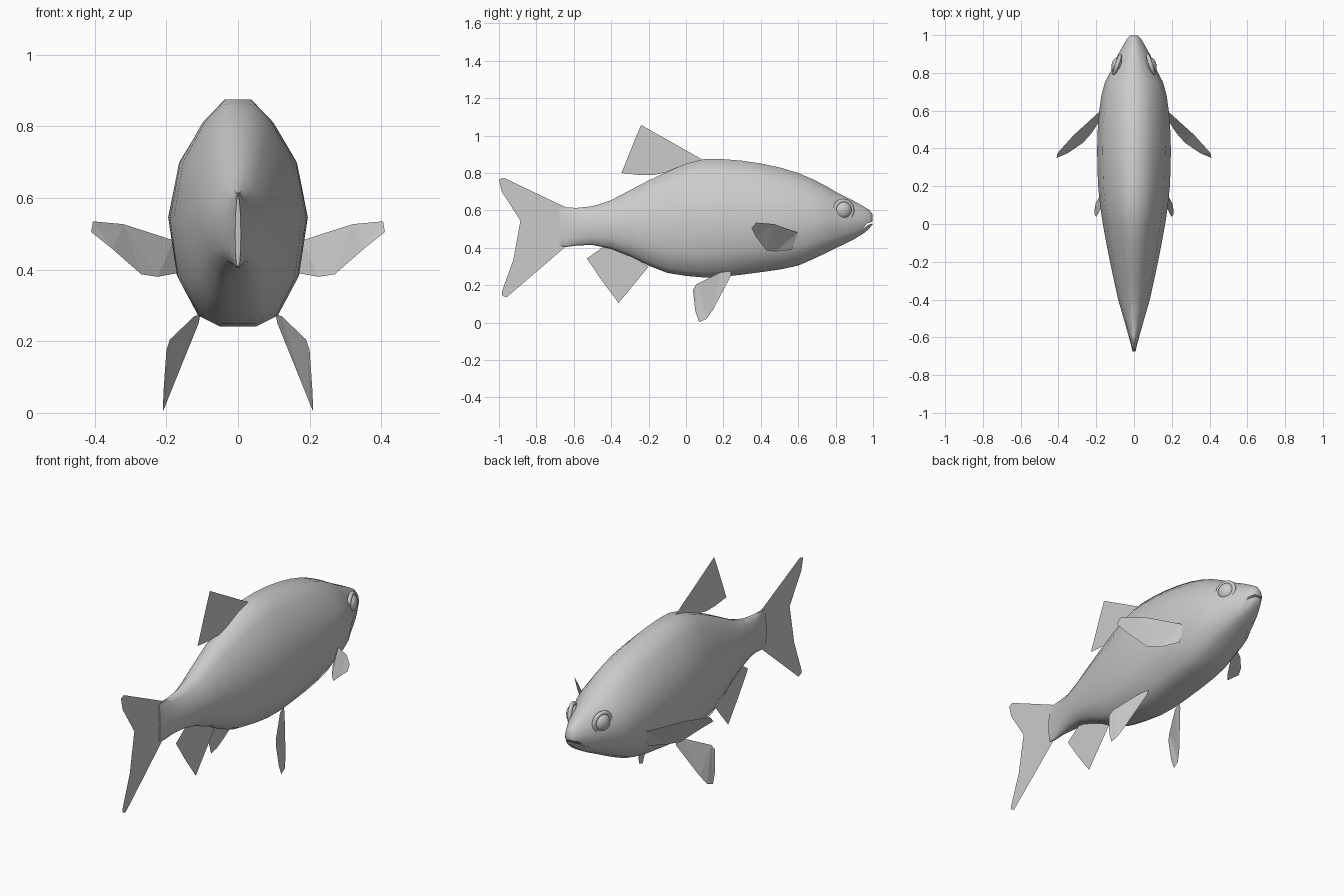
import bpy, bmesh, math
from mathutils import Matrix

if "Cube" in bpy.data.objects:
    bpy.data.objects.remove(bpy.data.objects["Cube"])


def link(name, bm):
    mesh = bpy.data.meshes.new(name)
    bm.to_mesh(mesh)
    bm.free()
    obj = bpy.data.objects.new(name, mesh)
    bpy.context.collection.objects.link(obj)
    return obj


def mirror(obj):
    mod = obj.modifiers.new("mirror", 'MIRROR')
    mod.use_mirror_merge = False


def activate(obj):
    bpy.ops.object.select_all(action='DESELECT')
    obj.select_set(True)
    bpy.context.view_layer.objects.active = obj


def sheet(name, pts):
    bm = bmesh.new()
    face = bm.faces.new([bm.verts.new(p) for p in pts])
    bmesh.ops.triangulate(bm, faces=[face])
    return link(name, bm)


# Body: 14-sided section lofted through (y, bottom, top, half width)
half = [(.2, 1), (.52, .8), (.85, .45), (1, -.05), (.88, -.58), (.59, -.91), (.28, -1)]
section = half + [(-u, v) for u, v in reversed(half)]
stations = [
    (-.675, .41, .607, .008), (-.64, .405, .615, .016), (-.58, .413, .614, .032),
    (-.5, .415, .622, .055), (-.4, .395, .655, .084), (-.3, .355, .708, .106),
    (-.2, .305, .76, .127), (-.1, .266, .807, .147), (0, .25, .85, .165),
    (.1, .241, .875, .18), (.2, .245, .874, .19), (.3, .257, .866, .194),
    (.4, .27, .851, .195), (.5, .284, .83, .192), (.6, .305, .8, .184),
    (.68, .34, .766, .173), (.75, .373, .73, .154), (.8, .398, .7, .128),
    (.85, .422, .674, .106), (.9, .447, .649, .083), (.95, .478, .621, .055),
    (.98, .503, .602, .038), (.997, .525, .58, .022)]
bm = bmesh.new()
rings = []
for y, lo, hi, w in stations:
    mid, h = (lo + hi) / 2, (hi - lo) / 2
    rings.append([bm.verts.new((u * w, y, mid + v * h)) for u, v in section])
for a, b in zip(rings, rings[1:]):
    for i in range(14):
        j = (i + 1) % 14
        bm.faces.new((a[i], a[j], b[j], b[i]))
bm.faces.new(rings[0])
bm.faces.new(rings[-1])
bmesh.ops.recalc_face_normals(bm, faces=bm.faces)
body = link("body", bm)

# Mouth: thin curved slot cut through the snout
slot = [(.94, .494), (.967, .53), (1.02, .549), (1.02, .538), (.972, .522)]
bm = bmesh.new()
face = bm.faces.new([bm.verts.new((-.2, y, z)) for y, z in slot])
ext = bmesh.ops.extrude_face_region(bm, geom=[face])
bmesh.ops.translate(bm, vec=(.4, 0, 0),
                    verts=[g for g in ext["geom"] if isinstance(g, bmesh.types.BMVert)])
bmesh.ops.recalc_face_normals(bm, faces=bm.faces)
cutter = link("mouth_cutter", bm)
cutter.hide_render = True
cut = body.modifiers.new("mouth", 'BOOLEAN')
cut.operation = 'DIFFERENCE'
cut.solver = 'EXACT'
cut.object = cutter
activate(body)
bpy.ops.object.modifier_apply(modifier="mouth")
bpy.data.objects.remove(cutter)
bpy.ops.object.shade_smooth_by_angle(angle=math.radians(60))

# Eyes and eyelid rims, facing sideways and slightly forward
face_side = Matrix.Translation((.088, .842, .602)) @ Matrix.Rotation(math.radians(18), 4, 'Z')
bm = bmesh.new()
bmesh.ops.create_uvsphere(bm, u_segments=20, v_segments=12, radius=.045,
                          matrix=face_side @ Matrix.Diagonal((.68, 1, 1, 1)))
eyes = link("eyes", bm)
activate(eyes)
bpy.ops.object.shade_smooth()
mirror(eyes)

bpy.ops.mesh.primitive_torus_add(major_radius=.05, minor_radius=.011,
                                 major_segments=24, minor_segments=8)
lids = bpy.context.object
lids.name = "eyelids"
lids.data.transform(face_side @ Matrix.Translation((.001, 0, 0)) @ Matrix.Rotation(math.pi / 2, 4, 'Y'))
bpy.ops.object.shade_smooth()
mirror(lids)

# Single fins: flat sheets in the middle plane
single = {
    "dorsal_fin": [(.09, .87), (.02, .91), (-.09, .972), (-.24, 1.057), (-.275, .975),
                   (-.345, .80), (-.25, .79), (-.17, .79), (-.09, .808), (0, .845)],
    "tail_fin": [(-.67, .61), (-.64, .615), (-.975, .775), (-1, .765), (-.985, .70),
                 (-.885, .545), (-.885, .44), (-.985, .165), (-.985, .145),
                 (-.96, .135), (-.645, .405), (-.67, .41)],
    "anal_fin": [(-.435, .41), (-.53, .343), (-.45, .225), (-.36, .105), (-.2, .30), (-.3, .36)],
}
for name, pts in single.items():
    sheet(name, [(0, y, z) for y, z in pts])

# Paired fins
paired = {
    "pectoral_fins": [(.18, .597, .482), (.32, .47, .527), (.405, .375, .535),
                      (.41, .35, .505), (.35, .375, .457), (.27, .43, .387),
                      (.225, .48, .38), (.17, .565, .39), (.17, .59, .43)],
    "pelvic_fins": [(.105, .24, .275), (.11, .24, .25), (.183, .145, .07),
                    (.203, .11, .02), (.21, .07, .004), (.208, .05, .06),
                    (.2, .037, .175), (.19, .055, .205), (.122, .185, .27)],
}
for name, pts in paired.items():
    mirror(sheet(name, pts))
